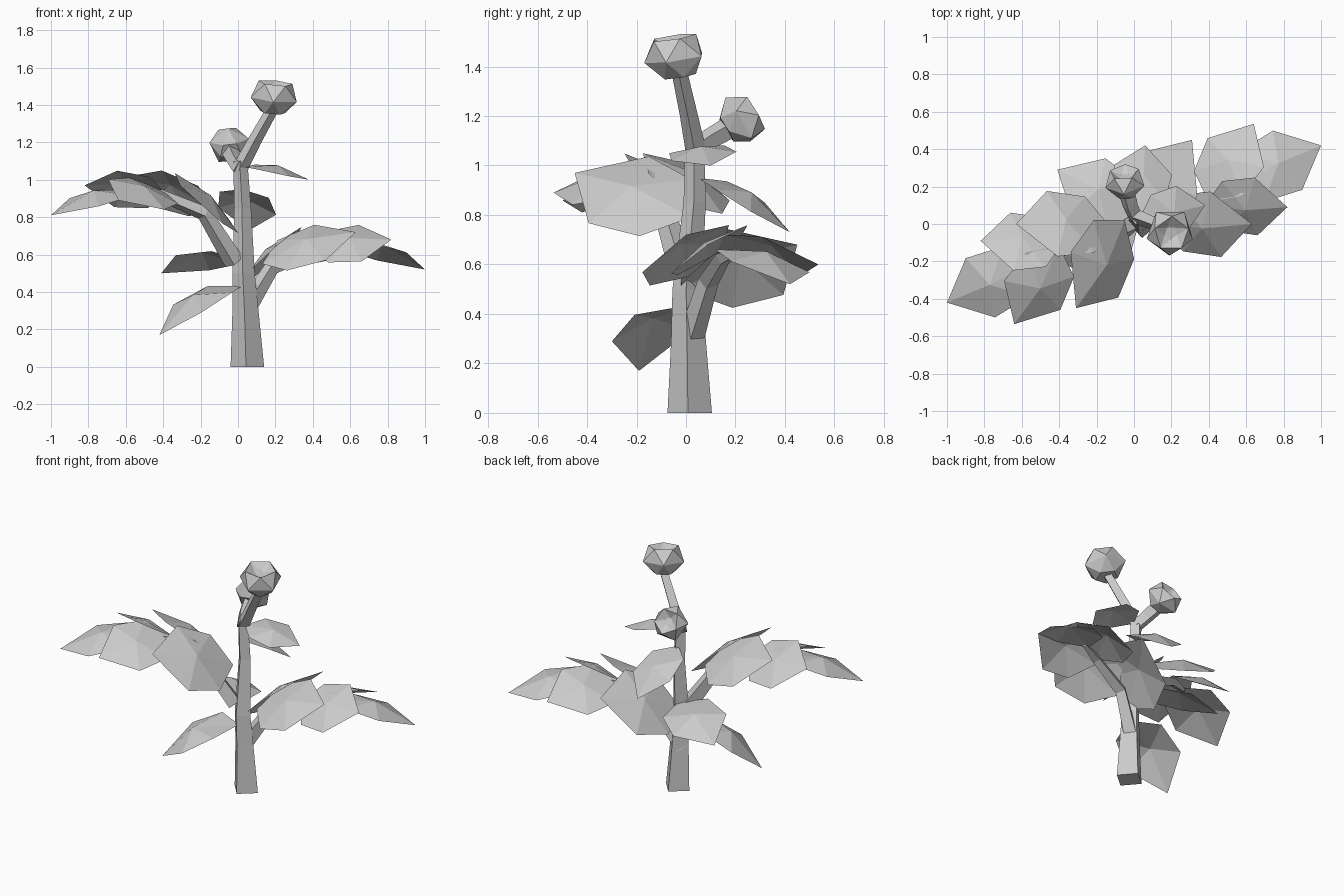
import bpy, math
from mathutils import Vector, Matrix

if "Cube" in bpy.data.objects:
    bpy.data.objects.remove(bpy.data.objects["Cube"])


def make(name, verts, faces):
    me = bpy.data.meshes.new(name)
    me.from_pydata([tuple(v) for v in verts], [], faces)
    ob = bpy.data.objects.new(name, me)
    bpy.context.collection.objects.link(ob)
    return ob


def loft(name, rings, n, phase=0.0, twist=False):
    """Skin rings given as (centre, direction, radius), capped at both ends."""
    verts, faces = [], []
    for k, (c, d, r) in enumerate(rings):
        q = Vector((0, 0, 1)).rotation_difference(d)
        for i in range(n):
            a = phase + math.tau * (i + (k / 2 if twist else 0)) / n
            verts.append(c + q @ Vector((r * math.cos(a), r * math.sin(a), 0)))
    for k in range(len(rings) - 1):
        for i in range(n):
            j = (i + 1) % n
            a, b, c, d = k*n + i, k*n + j, k*n + n + j, k*n + n + i
            faces += [(a, b, d), (b, c, d)] if twist else [(a, b, c, d)]
    faces.append(tuple(reversed(range(n))))
    faces.append(tuple(range(len(verts) - n, len(verts))))
    return make(name, verts, faces)


def stem(name, path, radii, place=Matrix(), upright=False):
    pts = [place @ Vector(p) for p in path]
    rings = []
    for i, p in enumerate(pts):
        d = (pts[min(i + 1, len(pts) - 1)] - pts[max(i - 1, 0)]).normalized()
        if upright:
            d = Vector((0, 0, 1))
        rings.append((p, d, radii[i]))
    return loft(name, rings, 4, -0.08)


def leaf(name, base, tip, corner, arch=.04, place=Matrix()):
    """Pointed six-sided leaf with a raised middle; corner is one wide point."""
    b, t, c = (place @ Vector(p) for p in (base, tip, corner))
    d = t - b
    s = (c - b) - d * ((c - b).dot(d) / d.length_squared)
    up = d.cross(s).normalized()
    if up.z < 0:
        up = -up
    L = d.length

    def at(u, w, h):
        return b + d * u + s * w + up * (h * L)
    verts = [b, at(.22, .85, arch), at(.62, 1, arch), t,
             at(.62, -1, arch), at(.22, -.85, arch), at(.5, 0, arch + .09)]
    return make(name, verts, [(i, (i + 1) % 6, 6) for i in range(6)])


def flower(name, foot, axis, size):
    d, p = Vector(axis).normalized(), Vector(foot)
    rings = [(p + d * h * size, d, r * size) for r, h in
             ((.07, -.005), (.13, .07), (.095, .155), (.035, .12))]
    return loft(name, rings, 5, .3, True)


# Trunk
stem("trunk", [(.05, .015, 0), (.04, .01, .3), (.03, .005, .5),
               (.025, .035, .85), (.012, .035, 1.1)],
     [.09, .07, .06, .045, .038], upright=True)

# Two matching branches, the right one turned half round and lower
cluster = [((-.52, -.20, .94), (-1, -.42, .81), (-.90, -.18, .88), .04),
           ((-.40, -.12, .94), (-.64, -.535, .89), (-.39, -.44, .83), .03),
           ((-.05, .02, .79), (-.31, -.45, .97), (-.06, -.35, .75), 0),
           ((-.13, -.01, .84), (-.63, .0, 1.01), (-.41, .17, .83), .02),
           ((-.38, -.10, .92), (-.82, -.09, .97), (-.63, .06, .85), 0)]
turned = Matrix.Translation((0, 0, -.29)) @ Matrix.Rotation(math.pi, 4, 'Z')
for side, m in (("left", Matrix()), ("right", turned)):
    stem(side + "_branch", [(-.02, -.01, .56), (-.18, -.09, .82),
                            (-.42, -.15, .92), (-.56, -.21, .94)],
         [.055, .042, .032, .015], m)
    for i, pts in enumerate(cluster):
        leaf(f"{side}_branch_leaf_{i + 1}", *pts, place=m)

# Single leaves on the trunk
leaf("low_leaf", (.02, -.02, .43), (-.42, -.19, .17), (-.14, -.27, .27), .09)
leaf("back_left_leaf", (.03, .04, .57), (-.41, .29, .50), (-.13, .33, .49), .06)
leaf("back_leaf", (.02, .05, .95), (.06, .42, .73), (.20, .26, .79), .05)
leaf("top_leaf", (.03, .03, 1.07), (.38, .10, 1.0), (.21, -.07, 1.02), .03)

# Flower stalks and flowers
stem("tall_stalk", [(.01, .04, 1.06), (.09, .01, 1.21), (.18, -.025, 1.37)],
     [.042, .036, .032])
flower("tall_flower", (.185, -.03, 1.365), (.1, -.15, 1), 1.0)
stem("short_stalk", [(.01, .03, 1.06), (-.02, .1, 1.11), (-.04, .17, 1.15)],
     [.04, .043, .046])
flower("short_flower", (-.04, .165, 1.15), (-.1, .85, .5), .85)
